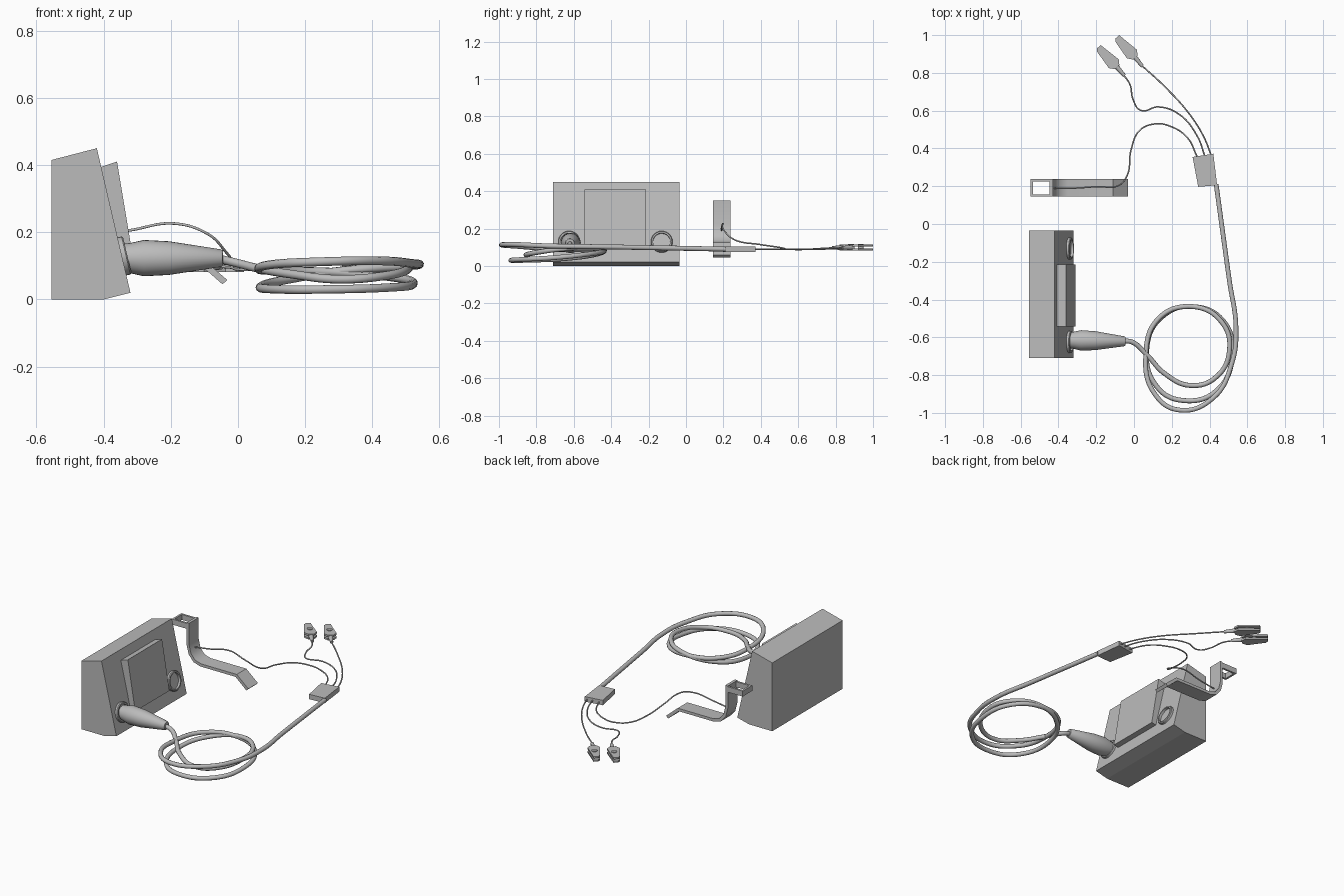
import bpy, bmesh, math
from mathutils import Vector, Matrix

cube = bpy.data.objects.get("Cube")
if cube:
    bpy.data.objects.remove(cube, do_unlink=True)

GREY = (0.5, 0.5, 0.5, 1)
mat = bpy.data.materials.new("plain grey")
mat.use_nodes = True
mat.diffuse_color = GREY
mat.node_tree.nodes["Principled BSDF"].inputs["Base Color"].default_value = GREY


def finish(name, bm, smooth=False):
    bmesh.ops.recalc_face_normals(bm, faces=bm.faces)
    mesh = bpy.data.meshes.new(name)
    bm.to_mesh(mesh)
    bm.free()
    mesh.materials.append(mat)
    ob = bpy.data.objects.new(name, mesh)
    bpy.context.collection.objects.link(ob)
    if smooth:
        bpy.ops.object.select_all(action='DESELECT')
        ob.select_set(True)
        bpy.context.view_layer.objects.active = ob
        bpy.ops.object.shade_smooth_by_angle(angle=math.radians(35))
    return ob


def prism(name, outline, offset, smooth=False):
    """Extrude a closed 3D outline along offset."""
    bm = bmesh.new()
    face = bm.faces.new([bm.verts.new(p) for p in outline])
    new = bmesh.ops.extrude_face_region(bm, geom=[face])["geom"]
    bmesh.ops.translate(bm, vec=offset,
                        verts=[v for v in new if isinstance(v, bmesh.types.BMVert)])
    return finish(name, bm, smooth)


def side_prism(name, profile, y0, y1, smooth=False):
    return prism(name, [(x, y0, z) for x, z in profile], (0, y1 - y0, 0), smooth)


def lathe(name, profile, origin, axis, sides=28):
    """Spin (radius, distance) points around an axis."""
    bm = bmesh.new()
    verts = [bm.verts.new((r, 0, d)) for r, d in profile]
    edges = [bm.edges.new(pair) for pair in zip(verts, verts[1:])]
    bmesh.ops.spin(bm, geom=verts + edges, cent=(0, 0, 0), axis=(0, 0, 1),
                   angle=math.tau, steps=sides)
    bmesh.ops.remove_doubles(bm, verts=bm.verts, dist=1e-5)
    turn = Vector((0, 0, 1)).rotation_difference(Vector(axis)).to_matrix().to_4x4()
    bm.transform(Matrix.Translation(origin) @ turn)
    return finish(name, bm, True)


def tube(name, points, radius, resolution):
    curve = bpy.data.curves.new(name, 'CURVE')
    curve.dimensions = '3D'
    curve.bevel_depth = radius
    curve.bevel_resolution = 3
    curve.resolution_u = resolution
    curve.use_fill_caps = True
    spline = curve.splines.new('BEZIER')
    spline.bezier_points.add(len(points) - 1)
    for bp, p in zip(spline.bezier_points, points):
        bp.co = p
        bp.handle_left_type = bp.handle_right_type = 'AUTO'
    curve.materials.append(mat)
    ob = bpy.data.objects.new(name, curve)
    bpy.context.collection.objects.link(ob)
    bpy.ops.object.select_all(action='DESELECT')
    ob.select_set(True)
    bpy.context.view_layer.objects.active = ob
    bpy.ops.object.convert(target='MESH')
    bpy.ops.object.shade_smooth_by_angle(angle=math.radians(40))


# Monitor case with sloping front, and its raised screen
side_prism("case", [(-.555, 0), (-.4, 0), (-.32, .02), (-.42, .45), (-.555, .415)],
           -.71, -.035)
side_prism("screen", [(-.42, .39), (-.36, .41), (-.31, .11), (-.36, .1)], -.543, -.215)

# Round sockets on the sloping face
slope = Vector((.43, 0, .1)).normalized()
ring = [(.058, -.02), (.058, .012), (.054, .016), (.046, .016), (.046, .002), (0, .002)]
for name, y in (("left_socket", -.13), ("right_socket", -.625)):
    lathe(name, ring, (-.345, y, .128), slope)

# Tapered plug
lathe("plug", [(0, 0), (.042, 0), (.045, .025), (.054, .065), (.05, .14), (.026, .295),
               (.022, .3), (0, .3)], (-.345, -.615, .123), (1, -.02, 0))

# Main cable with two loose loops
tube("main_cable", [
    (-.06, -.62, .122), (-.01, -.625, .11), (.07, -.695, .09), (.16, -.79, .075),
    (.3, -.855, .06), (.435, -.81, .07), (.505, -.67, .09), (.465, -.52, .095),
    (.31, -.437, .085), (.15, -.49, .06), (.07, -.64, .04), (.12, -.86, .03),
    (.265, -.935, .03), (.44, -.88, .035), (.52, -.7, .045), (.47, -.51, .065),
    (.3, -.437, .08), (.13, -.5, .085), (.062, -.7, .09), (.11, -.9, .105),
    (.24, -.985, .112), (.42, -.92, .115), (.52, -.73, .107), (.54, -.55, .104),
    (.505, -.3, .1), (.435, .21, .09)], .013, 8)

# Cable splitter block
prism("splitter", [(.31, .355, .075), (.42, .372, .075), (.44, .205, .075), (.34, .197, .075)],
      (0, 0, .03))

# Thin wires
tube("right_clip_wire", [(.41, .36, .09), (.37, .46, .09), (.295, .58, .09), (.16, .73, .09),
                         (.04, .84, .098)], .004, 8)
tube("left_clip_wire", [(.375, .36, .09), (.335, .465, .09), (.24, .58, .088), (.13, .62, .088),
                        (.035, .602, .088), (-.005, .66, .09), (-.022, .74, .095),
                        (-.06, .795, .098)], .004, 8)
tube("bracket_wire", [(.335, .355, .09), (.28, .46, .09), (.185, .52, .09), (.11, .53, .092),
                      (.03, .495, .1), (-.015, .395, .115), (-.035, .26, .14),
                      (-.09, .2, .195), (-.19, .198, .226), (-.32, .19, .206),
                      (-.425, .19, .19)], .004, 8)

# Bent strap
strap = [(-.43, .35), (-.43, .22), (-.418, .17), (-.39, .137), (-.35, .125), (-.11, .125),
         (-.032, .058)]
under = [(-.046, .045), (-.118, .108), (-.355, .108), (-.4, .122), (-.433, .16),
         (-.447, .215), (-.447, .35)]
side_prism("strap", strap + under, .145, .237, True)

# Square loop at the top of the strap
for name, x0, x1, y0, y1 in (("loop_back", -.547, -.535, .145, .237),
                             ("loop_front_side", -.535, -.447, .145, .157),
                             ("loop_rear_side", -.535, -.447, .225, .237)):
    side_prism(name, [(x0, .312), (x1, .312), (x1, .345), (x0, .345)], y0, y1)

# Spring clips: boot, two jaws and a pivot
for side, start, tip in (("left", (-.05, .785), (-.19, .945)),
                         ("right", (.045, .835), (-.09, .995))):
    base = Vector((*start, .098))
    along = (Vector((*tip, .098)) - base).normalized()
    across = Vector((along.y, -along.x, 0))
    lathe(side + "_clip_boot", [(0, 0), (.009, 0), (.014, .075), (0, .075)], base, along, 14)
    jaw = [(.06, -.016), (.085, -.036), (.19, -.026), (.205, -.014), (.205, .012),
           (.15, .022), (.085, .034), (.06, .016)]
    for level, z in (("lower", -.016), ("upper", .005)):
        prism(f"{side}_clip_{level}_jaw",
              [base + along * u + across * v + Vector((0, 0, z)) for u, v in jaw],
              (0, 0, .011))
    lathe(side + "_clip_pivot", [(0, -.014), (.016, -.014), (.016, .02), (0, .02)],
          base + along * .13, (0, 0, 1), 14)
